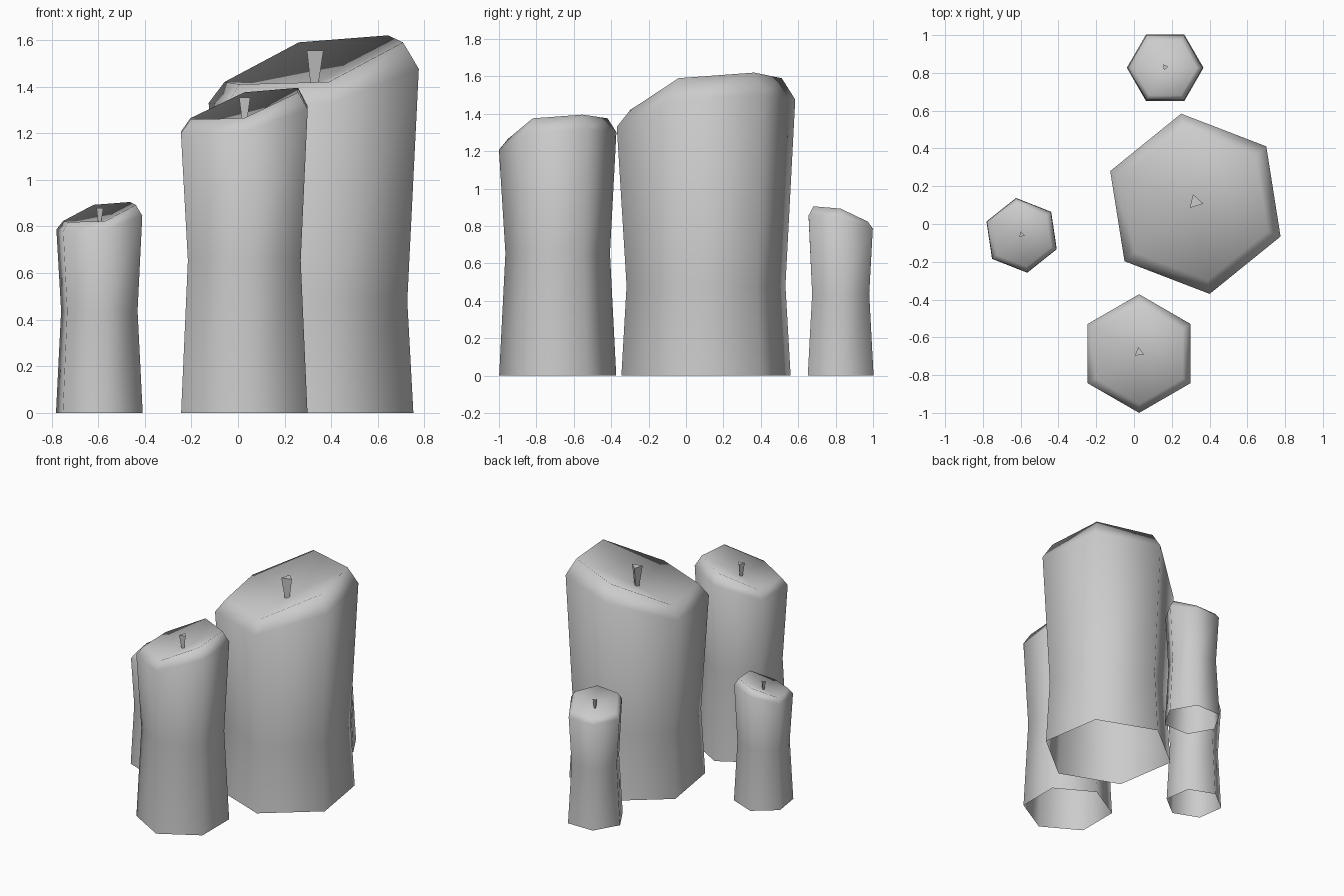
import bpy, bmesh
from math import cos, sin, radians

if "Cube" in bpy.data.objects:
    bpy.data.objects.remove(bpy.data.objects["Cube"])

# Unit tip shape: drop of the inner rim below the peak, going round from the high corner
RIM_DROP = [0.0, 0.03, 0.20, 0.21, 0.20, 0.03]


def make_object(name, bm, smooth):
    bmesh.ops.recalc_face_normals(bm, faces=bm.faces[:])
    for f in bm.faces:
        f.smooth = smooth
    mesh = bpy.data.meshes.new(name)
    bm.to_mesh(mesh)
    bm.free()
    bpy.context.collection.objects.link(bpy.data.objects.new(name, mesh))


def ring(bm, cx, cy, r, heights, phase):
    n = len(heights)
    return [bm.verts.new((cx + r * cos(radians(phase + 360 * i / n)),
                          cy + r * sin(radians(phase + 360 * i / n)), z))
            for i, z in enumerate(heights)]


def bridge(bm, a, b):
    n = len(a)
    for i in range(n):
        j = (i + 1) % n
        bm.faces.new((a[i], a[j], b[j], b[i]))


def candle(name, cx, cy, s, base_r, peak, phase):
    # Wax body: open base, narrow waist, slanted rounded rim, dished top
    bm = bmesh.new()
    rings = [
        ring(bm, cx, cy, base_r, [0.0] * 6, phase),
        ring(bm, cx, cy, 0.43 * s, [peak - 1.14 * s] * 6, phase),
        ring(bm, cx, cy, 0.483 * s, [peak - s * (0.8 * d + 0.12) if d < 0.1 else peak - s * (d + 0.09)
                                     for d in RIM_DROP], phase),
        ring(bm, cx, cy, 0.41 * s, [peak - s * d for d in RIM_DROP], phase),
    ]
    for a, b in zip(rings, rings[1:]):
        bridge(bm, a, b)
    centre = bm.verts.new((cx, cy, peak - 0.215 * s))
    for i in range(6):
        bm.faces.new((rings[-1][i], rings[-1][(i + 1) % 6], centre))
    make_object(name, bm, True)

    # Wick: three-sided, flaring upward
    bm = bmesh.new()
    low = ring(bm, cx, cy + 0.01 * s, 0.018 * s, [peak - 0.225 * s] * 3, phase + 68)
    top = ring(bm, cx, cy + 0.01 * s, 0.043 * s, [peak - 0.065 * s] * 3, phase + 68)
    bridge(bm, low, top)
    bm.faces.new(top)
    make_object(name + "_wick", bm, False)


candle("large_candle", 0.325, 0.107, 1.0, 0.458, 1.62, 39)
candle("front_candle", 0.027, -0.686, 0.65, 0.313, 1.395, 30)
candle("left_candle", -0.595, -0.06, 0.41, 0.20, 0.905, 38.5)
candle("back_candle", 0.165, 0.827, 0.41, 0.203, 0.905, -60)
